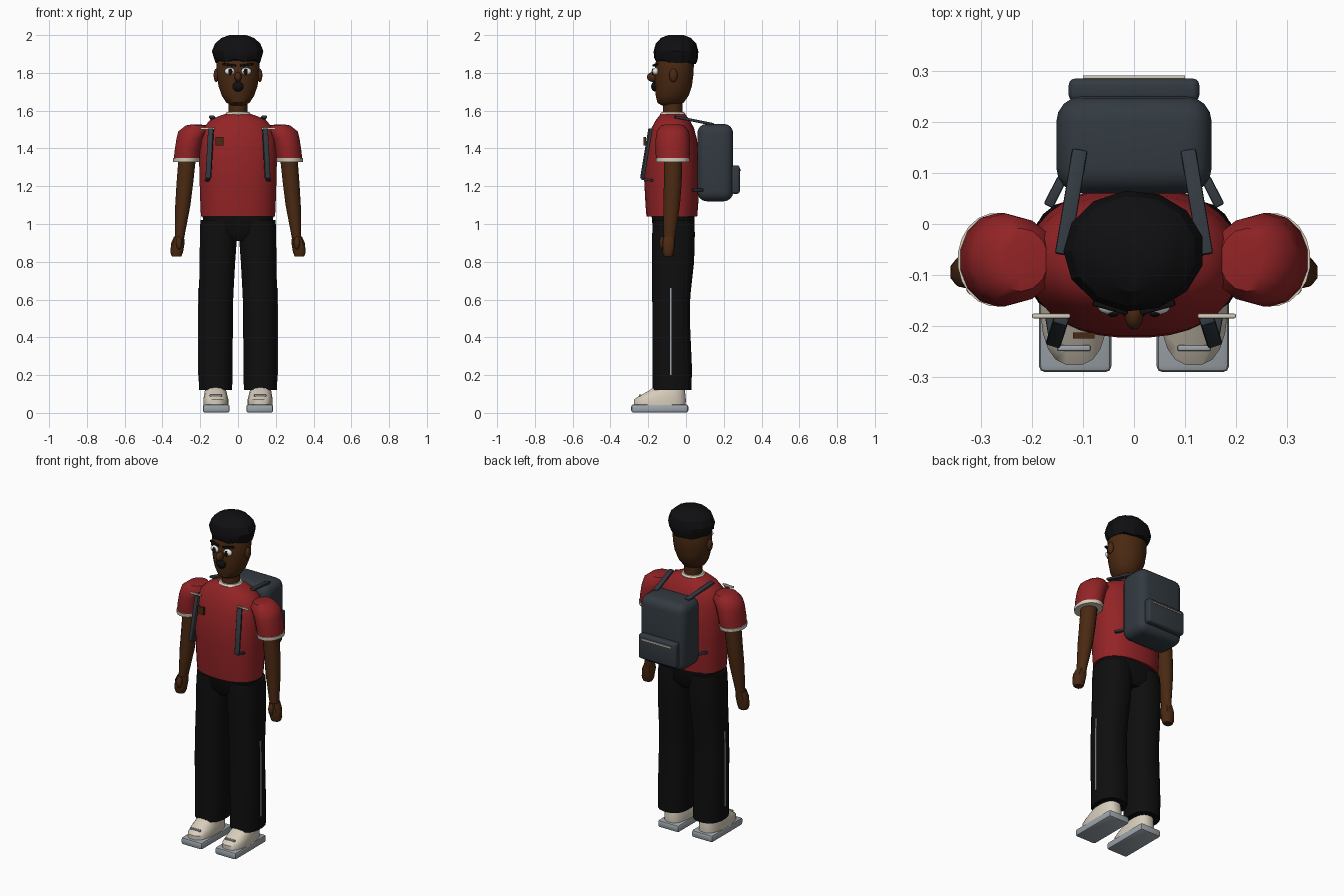
import bpy, bmesh, math
from mathutils import Vector, Matrix


def mat(name, r, g, b):
    m = bpy.data.materials.new(name)
    m.diffuse_color = (r, g, b, 1)
    return m


SKIN = mat("brown skin", 0.068, 0.022, 0.006)
RED = mat("red cloth", 0.29, 0.017, 0.019)
BLACK = mat("black cloth", 0.0045, 0.0045, 0.005)
HAIR = mat("black hair", 0.005, 0.005, 0.006)
SLATE = mat("slate fabric", 0.032, 0.042, 0.052)
CREAM = mat("cream trim", 0.68, 0.61, 0.50)
GREY = mat("grey rubber", 0.34, 0.38, 0.41)
WHITE = mat("eye white", 0.85, 0.85, 0.82)


def finish(name, bm, m, angle=40):
    bmesh.ops.recalc_face_normals(bm, faces=bm.faces)
    me = bpy.data.meshes.new(name)
    bm.to_mesh(me)
    bm.free()
    ob = bpy.data.objects.new(name, me)
    bpy.context.collection.objects.link(ob)
    me.materials.append(m)
    bpy.ops.object.select_all(action='DESELECT')
    ob.select_set(True)
    bpy.context.view_layer.objects.active = ob
    bpy.ops.object.shade_smooth_by_angle(angle=math.radians(angle))
    return ob


def loft(name, rings, m, n=24, power=2.0, angle=40):
    """Stacked oval rings: (z, centre x, centre y, radius x, radius y)."""
    bm = bmesh.new()
    loops = []
    for z, cx, cy, rx, ry in rings:
        loop = []
        for i in range(n):
            a = 2 * math.pi * (i + 0.5) / n
            c, s = math.cos(a), math.sin(a)
            x = math.copysign(abs(c) ** (2 / power), c)
            y = math.copysign(abs(s) ** (2 / power), s)
            loop.append(bm.verts.new((cx + rx * x, cy + ry * y, z)))
        loops.append(loop)
    for a, b in zip(loops, loops[1:]):
        for i in range(n):
            j = (i + 1) % n
            bm.faces.new((a[i], a[j], b[j], b[i]))
    bm.faces.new(loops[0])
    bm.faces.new(loops[-1])
    return finish(name, bm, m, angle)


def ball(name, centre, radii, m, u=16, v=10):
    bm = bmesh.new()
    bmesh.ops.create_uvsphere(bm, u_segments=u, v_segments=v, radius=1)
    bmesh.ops.transform(bm, matrix=Matrix.Translation(centre) @ Matrix.Diagonal((*radii, 1)), verts=bm.verts)
    return finish(name, bm, m)


def box(name, centre, size, m, bevel=0.0, seg=3, rot=None):
    bm = bmesh.new()
    bmesh.ops.create_cube(bm, size=1)
    bmesh.ops.transform(bm, matrix=Matrix.Diagonal((*size, 1)), verts=bm.verts)
    if bevel:
        bmesh.ops.bevel(bm, geom=bm.edges[:], offset=bevel, segments=seg, profile=0.5, affect='EDGES')
    mx = Matrix.Translation(centre)
    if rot:
        mx = mx @ rot.to_matrix().to_4x4()
    bmesh.ops.transform(bm, matrix=mx, verts=bm.verts)
    return finish(name, bm, m)


def bar(name, a, b, width, thick, m):
    """Flat strip running between two points."""
    a, b = Vector(a), Vector(b)
    d = b - a
    return box(name, (a + b) / 2, (width, thick, d.length), m, min(width, thick) * 0.3, 2,
               d.to_track_quat('Z', 'Y'))


# Shirt body and collar
loft("shirt", [(1.04, 0, -.075, .197, .135), (1.10, 0, -.075, .20, .14), (1.25, 0, -.075, .205, .148),
               (1.36, 0, -.075, .207, .145), (1.45, 0, -.072, .20, .13), (1.51, 0, -.07, .185, .112),
               (1.55, 0, -.07, .148, .09), (1.572, 0, -.07, .10, .073), (1.585, 0, -.07, .06, .06)],
     RED, 32, 2.3)
loft("collar", [(1.572, 0, -.07, .064, .066), (1.582, 0, -.07, .068, .068), (1.592, 0, -.07, .06, .06)], CREAM)
box("chest_badge", (-.098, -.218, 1.437), (.042, .012, .045), SKIN)

# Neck and head
loft("neck", [(1.56, 0, -.07, .05, .052), (1.70, 0, -.07, .05, .052)], SKIN)
loft("head", [(1.628, 0, -.085, .035, .045), (1.642, 0, -.082, .062, .07), (1.68, 0, -.073, .087, .088),
              (1.73, 0, -.066, .104, .098), (1.79, 0, -.063, .113, .103), (1.85, 0, -.06, .114, .103),
              (1.93, 0, -.06, .09, .085), (1.96, 0, -.06, .05, .05)], SKIN, 24)

# Hair cap, lower at the back, with a ragged rim
hair = loft("hair", [(1.858, 0, -.054, .119, .112), (1.885, 0, -.053, .13, .118), (1.915, 0, -.053, .138, .119),
                     (1.955, 0, -.053, .122, .108), (1.985, 0, -.053, .088, .08), (2.0, 0, -.053, .045, .042)],
            HAIR, 13, 2.0, 25)
for i, v in enumerate(hair.data.vertices):
    if v.co.z < 1.87:
        v.co.z += -.07 * (v.co.y + .054) + (.007 if i % 2 else -.005)

# Face
ball("nose", (0, -.175, 1.778), (.019, .032, .026), SKIN)
ball("mouth", (0, -.163, 1.728), (.031, .022, .027), HAIR, 10, 6)
for s, side in ((-1, "left"), (1, "right")):
    ball("eye_" + side, (.044 * s, -.161, 1.808), (.027, .017, .02), WHITE)
    ball("pupil_" + side, (.041 * s, -.175, 1.806), (.011, .007, .017), BLACK)
    bar("brow_" + side, (.012 * s, -.172, 1.838), (.08 * s, -.153, 1.847), .014, .012, HAIR)
    ball("ear_" + side, (.115 * s, -.067, 1.787), (.014, .022, .036), SKIN)

    # Sleeve with shoulder cap and cuff
    loft("sleeve_" + side, [(1.335, .272 * s, -.07, .071, .088), (1.39, .265 * s, -.07, .072, .092),
                            (1.45, .252 * s, -.07, .076, .091), (1.49, .235 * s, -.07, .083, .085),
                            (1.522, .222 * s, -.07, .055, .062), (1.526, .222 * s, -.07, .03, .04)], RED, 14)
    loft("cuff_" + side, [(1.329, .273 * s, -.07, .072, .089), (1.35, .271 * s, -.07, .0745, .0915)], CREAM, 20)

    # Arm, hand and thumb
    loft("arm_" + side, [(.91, .312 * s, -.088, .024, .03), (.96, .306 * s, -.086, .028, .034),
                         (1.10, .292 * s, -.076, .041, .045), (1.22, .281 * s, -.07, .045, .048),
                         (1.36, .268 * s, -.068, .047, .05)], SKIN, 16)
    loft("hand_" + side, [(.828, .325 * s, -.094, .026, .024), (.85, .325 * s, -.094, .035, .03),
                          (.90, .318 * s, -.093, .037, .035), (.935, .312 * s, -.09, .027, .032)], SKIN, 10, 2.6)
    ball("thumb_" + side, (.312 * s, -.125, .90), (.017, .016, .036), SKIN, 10, 6)

    # Trouser leg and its side stripe
    loft("trouser_leg_" + side, [(.12, .119 * s, -.073, .089, .104), (.25, .119 * s, -.073, .091, .105),
                                 (.50, .118 * s, -.079, .092, .10), (.62, .116 * s, -.078, .092, .102),
                                 (.80, .109 * s, -.068, .095, .112), (.95, .103 * s, -.066, .10, .114),
                                 (1.02, .10 * s, -.066, .10, .11)], BLACK, 20, 2.4)
    box("trouser_stripe_" + side, (.209 * s, -.08, .43), (.006, .008, .46), GREY)

    # Shoe
    box("sole_" + side, (.115 * s, -.139, .023), (.142, .302, .044), GREY, .012, 2)
    loft("shoe_" + side, [(.04, .117 * s, -.139, .066, .138), (.07, .117 * s, -.138, .067, .139),
                          (.09, .118 * s, -.126, .063, .124), (.115, .119 * s, -.102, .058, .098),
                          (.14, .119 * s, -.088, .05, .08)], CREAM, 20, 2.6)
    bar("lace_" + side, (.085 * s, -.243, .092), (.15 * s, -.243, .092), .012, .012, GREY)

    # Shoulder strap: over the top, then hanging down the chest
    bar("strap_top_" + side, (.106 * s, .145, 1.527), (.14 * s, -.06, 1.568), .03, .014, SLATE)
    bar("strap_front_" + side, (.143 * s, -.188, 1.505), (.157 * s, -.232, 1.24), .03, .018, SLATE)
    bar("strap_end_" + side, (.155 * s, -.235, 1.24), (.165 * s, -.175, 1.23), .02, .012, SLATE)
    box("strap_clip_" + side, (.162 * s, -.18, 1.505), (.075, .009, .012), CREAM, .003, 2)
    bar("strap_lower_" + side, (.14 * s, .09, 1.18), (.168 * s, .035, 1.18), .02, .015, SLATE)

# Trouser seat
loft("trouser_seat", [(.91, 0, -.066, .07, .08), (.95, 0, -.066, .17, .108), (1.045, 0, -.068, .19, .115)],
     BLACK, 28, 2.5)

# Backpack, front pocket and zip
box("backpack", (0, .155, 1.325), (.304, .19, .41), SLATE, .05, 4)
box("backpack_pocket", (0, .262, 1.235), (.256, .046, .15), SLATE, .014, 3)
box("pocket_zip", (0, .287, 1.285), (.20, .008, .007), CREAM)
